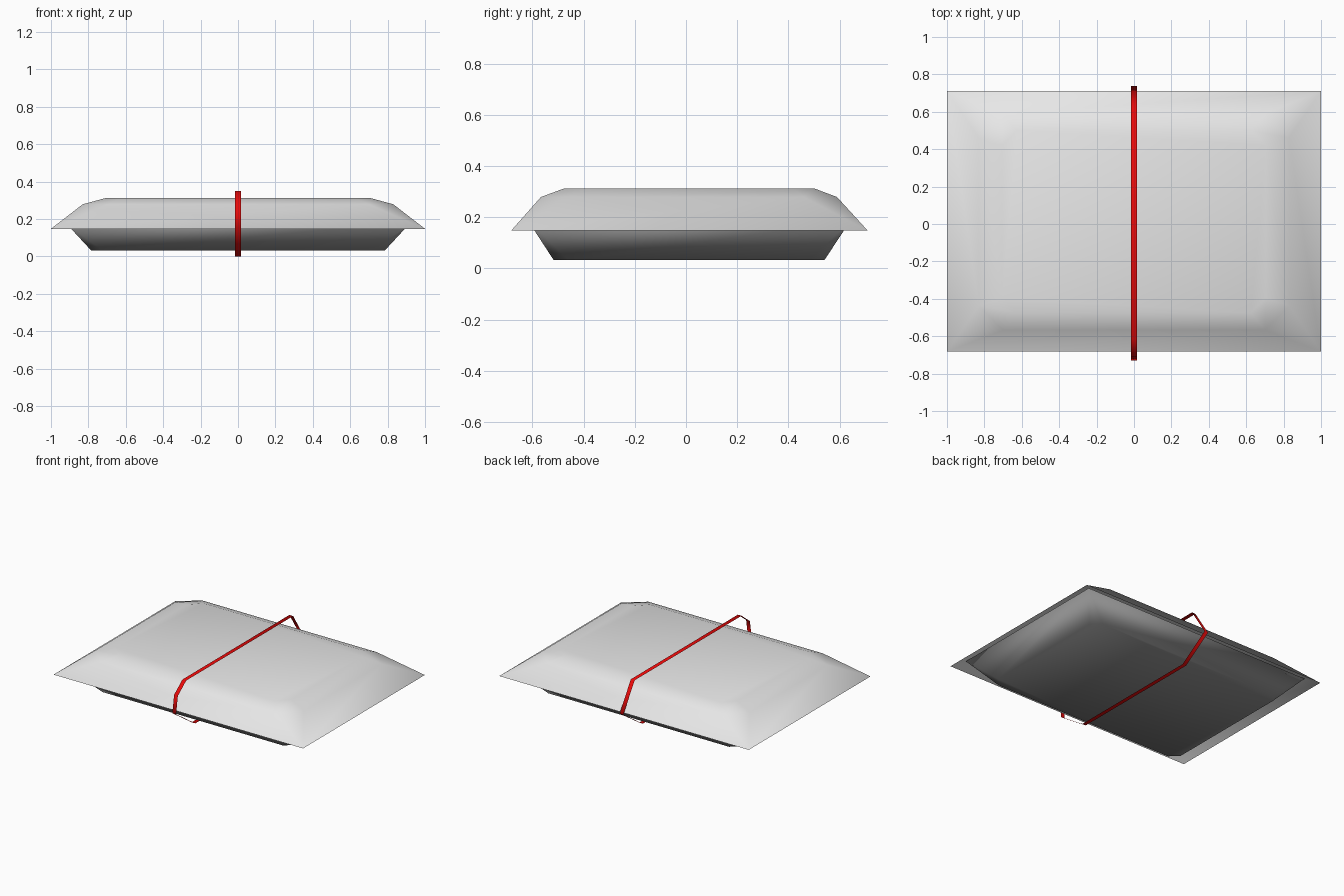
import bpy
import bmesh

if "Cube" in bpy.data.objects:
    bpy.data.objects.remove(bpy.data.objects["Cube"])


def material(name, rgb):
    m = bpy.data.materials.new(name)
    m.diffuse_color = (*rgb, 1.0)
    m.use_nodes = True
    m.node_tree.nodes["Principled BSDF"].inputs["Base Color"].default_value = m.diffuse_color
    return m


def make_object(name, verts, faces, mat):
    me = bpy.data.meshes.new(name)
    me.from_pydata(verts, [], faces)
    bm = bmesh.new()
    bm.from_mesh(me)
    bmesh.ops.remove_doubles(bm, verts=bm.verts, dist=0.0005)
    for f in bm.faces:
        f.smooth = True
    bm.to_mesh(me)
    bm.free()
    me.materials.append(mat)
    ob = bpy.data.objects.new(name, me)
    bpy.context.collection.objects.link(ob)
    return ob


def ring(hx, y0, y1, z, c):
    """Rectangle with corners cut by c, counter-clockwise from above."""
    return [(-hx + c, y0, z), (hx - c, y0, z), (hx, y0 + c, z), (hx, y1 - c, z),
            (hx - c, y1, z), (-hx + c, y1, z), (-hx, y1 - c, z), (-hx, y0 + c, z)]


def shell(name, rings, mat, cap_bottom):
    """Skin through rings listed from low to high, capped on top, optionally below."""
    verts = [v for r in rings for v in ring(*r)]
    faces = []
    for r in range(len(rings) - 1):
        for i in range(8):
            a, b = r * 8 + i, r * 8 + (i + 1) % 8
            faces.append((a, b, b + 8, a + 8))
    n = len(verts)
    faces.append(tuple(range(n - 8, n)))
    if cap_bottom:
        faces.append(tuple(range(7, -1, -1)))
    return make_object(name, verts, faces, mat)


light_grey = material("light grey", (0.8, 0.8, 0.8))
dark_grey = material("dark grey", (0.27, 0.27, 0.27))
red = material("strap red", (0.8, 0.003, 0.003))

# Lid: open underneath, sharp rim, softened shoulders
shell("lid", [(1.0, -0.683, 0.71, 0.148, 0.0),
              (0.83, -0.567, 0.59, 0.279, 0.13),
              (0.705, -0.475, 0.50, 0.313, 0.08)], light_grey, False)

# Tray: flat base, walls flaring up inside the lid
shell("tray", [(0.785, -0.517, 0.541, 0.032, 0.06),
               (0.925, -0.615, 0.64, 0.183, 0.0)], dark_grey, True)

# Strap: thin ribbon looped around the middle
path = [(-0.51, 0.0), (-0.73, 0.15), (-0.71, 0.275), (-0.615, 0.35),
        (0.61, 0.35), (0.738, 0.15), (0.515, 0.0)]
n = len(path)
verts = [(x, y, z) for y, z in path for x in (-0.015, 0.015)]
faces = [(2 * i, 2 * i + 1, 2 * ((i + 1) % n) + 1, 2 * ((i + 1) % n)) for i in range(n)]
make_object("strap", verts, faces, red)
